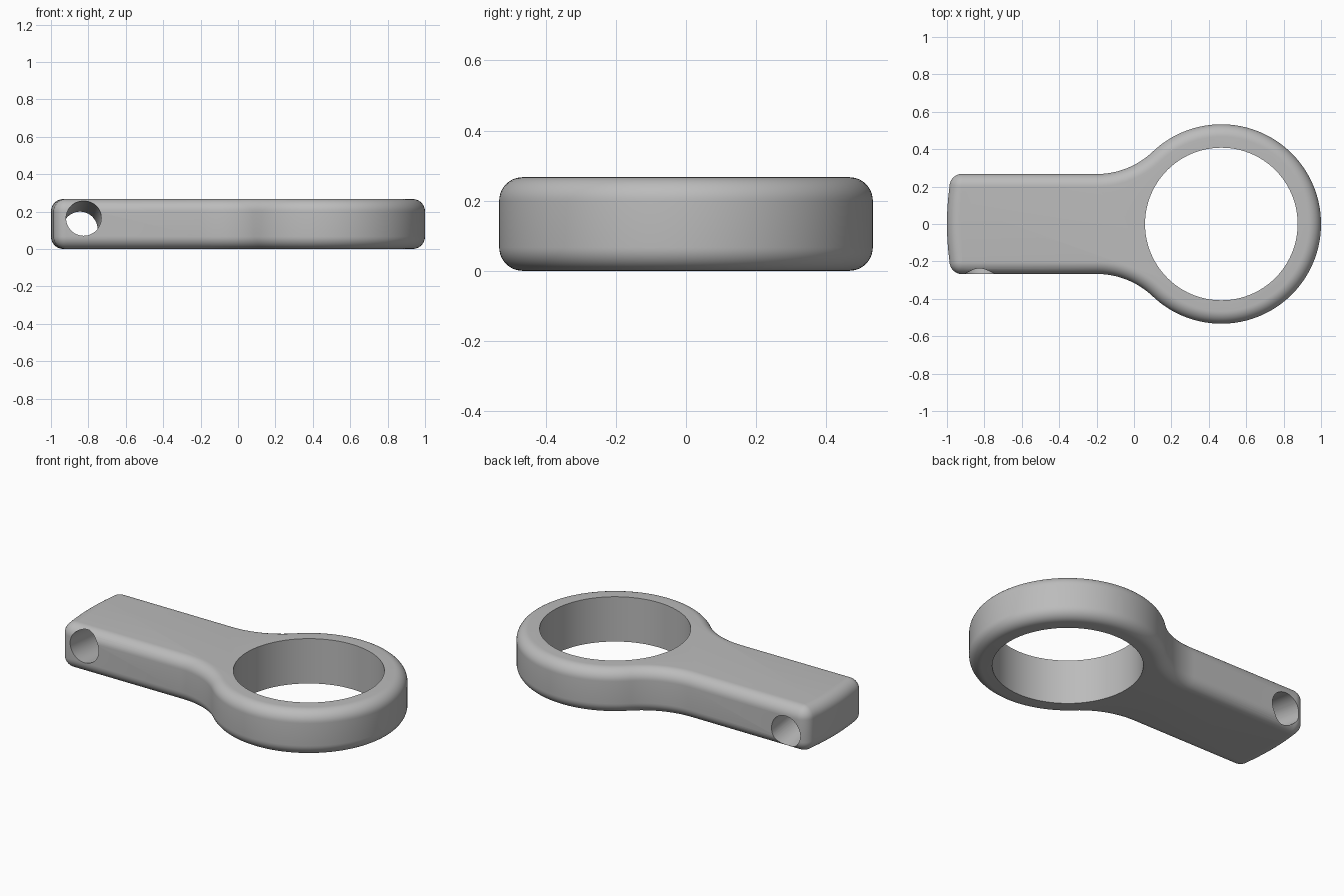
import bpy, bmesh
from math import sin, cos, asin, atan2, sqrt, pi
from mathutils import Vector

if "Cube" in bpy.data.objects:
    bpy.data.objects.remove(bpy.data.objects["Cube"], do_unlink=True)

HEIGHT = 0.267       # thickness of the whole part
ROUND = 0.067        # rounding of the outer edges
RING_X, RING_R, BORE_R = 0.467, 0.533, 0.408
ARM_W = 0.267        # half width of the arm
NECK_X = -0.2        # where the arm starts to flare into the ring

grey = bpy.data.materials.new("grey")
grey.use_nodes = True
grey.diffuse_color = (0.5, 0.5, 0.5, 1)
grey.node_tree.nodes["Principled BSDF"].inputs["Base Color"].default_value = (0.5, 0.5, 0.5, 1)


def arc(cx, cy, r, a0, a1, n):
    steps = [a0 + (a1 - a0) * i / n for i in range(n + 1)]
    return [(cx + r * cos(a), cy + r * sin(a)) for a in steps]


# Outline of tangent arcs, moved inwards by d
def outline(d):
    dx = RING_X - NECK_X
    neck_r = (dx**2 + ARM_W**2 - RING_R**2) / (2 * (RING_R - ARM_W))
    neck_y = ARM_W + neck_r
    join = atan2(neck_y, -dx)
    corner_y = ARM_W - ROUND
    end_r = 1 + RING_X
    tilt = asin(corner_y / (end_r - ROUND))
    corner_x = RING_X - sqrt((end_r - ROUND)**2 - corner_y**2)
    half = arc(RING_X, 0, RING_R - d, 0, join, 48)
    half += arc(NECK_X, neck_y, neck_r + d, join - pi, -pi / 2, 20)[1:]
    half += arc(corner_x, corner_y, ROUND - d + 0.001, pi / 2, pi - tilt, 10)
    half += arc(RING_X, 0, end_r - d, pi - tilt, pi, 8)[1:]
    return half + [(x, -y) for x, y in half[-2:0:-1]]


# Body: stacked outlines with rounded upper and lower edges
STEPS = 10
quarter = [pi / 2 * i / STEPS for i in range(STEPS + 1)]
levels = [(ROUND * (1 - sin(a)), ROUND * (1 - cos(a))) for a in quarter]
levels += [(d, HEIGHT - z) for d, z in reversed(levels)]
bm = bmesh.new()
rings = [[bm.verts.new((x, y, z)) for x, y in outline(d)] for d, z in levels]
for low, high in zip(rings, rings[1:]):
    for i in range(len(low)):
        j = (i + 1) % len(low)
        bm.faces.new((low[i], low[j], high[j], high[i]))
bm.faces.new(rings[0][::-1])
bm.faces.new(rings[-1])
mesh = bpy.data.meshes.new("ring_arm")
bm.to_mesh(mesh)
bm.free()
body = bpy.data.objects.new("ring_arm", mesh)
bpy.context.collection.objects.link(body)
mesh.materials.append(grey)


# Round holes cut between two points
def drill(name, start, end, radius, sides):
    start, end = Vector(start), Vector(end)
    axis = end - start
    bpy.ops.mesh.primitive_cylinder_add(vertices=sides, radius=radius, depth=axis.length * 2,
                                        location=(start + end) / 2)
    cutter = bpy.context.object
    cutter.name = name
    cutter.rotation_euler = axis.to_track_quat('Z', 'Y').to_euler()
    cutter.data.materials.append(grey)
    cutter.hide_render = True
    mod = body.modifiers.new(name, 'BOOLEAN')
    mod.operation = 'DIFFERENCE'
    mod.solver = 'EXACT'
    mod.object = cutter
    bpy.context.view_layer.objects.active = body
    bpy.ops.object.modifier_apply(modifier=name)
    bpy.data.objects.remove(cutter, do_unlink=True)


drill("ring_bore", (RING_X, 0, 0), (RING_X, 0, HEIGHT), BORE_R, 96)
drill("cross_hole", (-0.825, -ARM_W, 0.165), (-0.845, ARM_W, 0.105), 0.094, 48)

bpy.ops.object.select_all(action='DESELECT')
body.select_set(True)
bpy.context.view_layer.objects.active = body
bpy.ops.object.shade_smooth_by_angle(angle=0.6)
